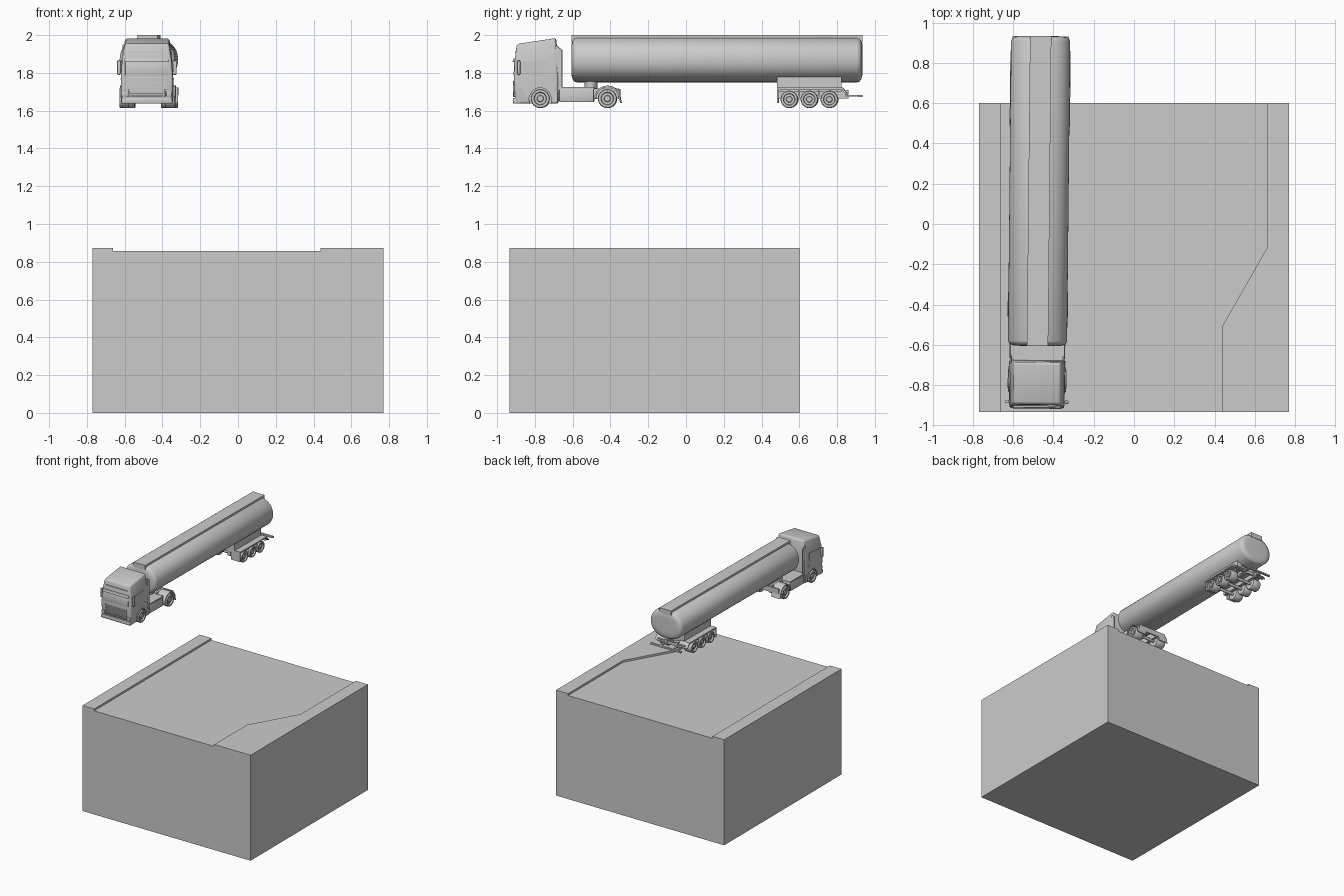
import bpy, bmesh, math
from mathutils import Matrix, Vector

if "Cube" in bpy.data.objects:
    bpy.data.objects.remove(bpy.data.objects["Cube"])

# The truck is built around x = 0, then set down at the left, turned very slightly
TRUCK = Matrix.Translation((-0.4733, 0, 0)) @ Matrix.Rotation(-0.0104, 4, 'Z')


def finish(name, bm, matrix=TRUCK, smooth=False):
    bmesh.ops.recalc_face_normals(bm, faces=bm.faces[:])
    me = bpy.data.meshes.new(name)
    bm.to_mesh(me)
    bm.free()
    ob = bpy.data.objects.new(name, me)
    bpy.context.collection.objects.link(ob)
    ob.matrix_world = matrix
    if smooth:
        shade(ob)
    return ob


def activate(ob):
    bpy.ops.object.select_all(action='DESELECT')
    ob.select_set(True)
    bpy.context.view_layer.objects.active = ob


def shade(ob):
    activate(ob)
    bpy.ops.object.shade_smooth_by_angle(angle=math.radians(35))


def sharp_bevel(bm, width, segments, limit=20):
    edges = [e for e in bm.edges if e.calc_face_angle(0) > math.radians(limit)]
    bmesh.ops.bevel(bm, geom=edges, offset=width, segments=segments,
                    profile=0.5, affect='EDGES')


def prism(name, profile, x0, x1, both=False, bevel=0):
    """Side profile (y, z) extruded from x0 to x1, optionally on both sides."""
    bm = bmesh.new()
    for s in ((1, -1) if both else (1,)):
        a = [bm.verts.new((s * x0, y, z)) for y, z in profile]
        b = [bm.verts.new((s * x1, y, z)) for y, z in profile]
        bm.faces.new(a)
        bm.faces.new(b)
        for i in range(len(a)):
            j = (i + 1) % len(a)
            bm.faces.new((a[i], a[j], b[j], b[i]))
    if bevel:
        bmesh.ops.recalc_face_normals(bm, faces=bm.faces[:])
        sharp_bevel(bm, bevel, 2)
    return finish(name, bm, smooth=bool(bevel))


def box(name, x, y, z, both=False, bevel=0):
    rect = [(y[0], z[0]), (y[1], z[0]), (y[1], z[1]), (y[0], z[1])]
    return prism(name, rect, x[0], x[1], both, bevel)


def rings(bm, loops):
    """Skin a list of closed point loops and cap both ends."""
    vs = [[bm.verts.new(p) for p in loop] for loop in loops]
    for a, b in zip(vs, vs[1:]):
        for i in range(len(a)):
            j = (i + 1) % len(a)
            bm.faces.new((a[i], a[j], b[j], b[i]))
    bm.faces.new(vs[0])
    bm.faces.new(vs[-1])


def disc_loops(profile, y, z, side, n=28):
    return [[(side * x, y + r * math.cos(2 * math.pi * i / n),
              z + r * math.sin(2 * math.pi * i / n)) for i in range(n)] for r, x in profile]


def wheel_pair(name, y, z, r, xo, w):
    xi = xo - w
    prof = [(r * .6, xi), (r * .93, xi), (r, xi + .006), (r, xo - .006), (r * .93, xo),
            (r * .68, xo), (r * .62, xo - .012), (r * .36, xo - .012),
            (r * .3, xo - .003), (r * .12, xo - .003)]
    bm = bmesh.new()
    for s in (1, -1):
        rings(bm, disc_loops(prof, y, z, s))
    finish(name, bm, smooth=True)
    bm = bmesh.new()
    rings(bm, disc_loops([(.012, -xi - .01), (.012, xi + .01)], y, z, 1, 12))
    finish(name.replace("wheels", "axle"), bm, smooth=True)


def arc(y, z, r, a0, a1, n=10):
    return [(y + r * math.cos(math.radians(a0 + (a1 - a0) * i / n)),
             z + r * math.sin(math.radians(a0 + (a1 - a0) * i / n))) for i in range(n + 1)]


# Ground block: top split in three strips, outer two raised as kerbs
bm = bmesh.new()
Y0, Y1, ZR = -0.935, 0.60, 0.858
P = lambda pts: [bm.verts.new((x, y, ZR)) for x, y in pts]
le = P([(-.77, Y0), (-.77, Y1)])
li = P([(-.663, Y0), (-.663, Y1)])
ri = P([(.437, Y0), (.437, -.51), (.66, -.12), (.66, Y1)])
re = P([(.77, Y0), (.77, Y1)])
kerbs = [bm.faces.new(le + li[::-1]), bm.faces.new(ri + re[::-1])]
road = bm.faces.new(li + ri[::-1])
low = bmesh.ops.extrude_face_region(bm, geom=kerbs + [road], use_keep_orig=True)
for v in low["geom"]:
    if isinstance(v, bmesh.types.BMVert):
        v.co.z = 0
up = bmesh.ops.extrude_face_region(bm, geom=kerbs)
for v in up["geom"]:
    if isinstance(v, bmesh.types.BMVert):
        v.co.z = 0.874
bmesh.ops.recalc_face_normals(bm, faces=bm.faces[:])
bmesh.ops.dissolve_limit(bm, angle_limit=.01, verts=bm.verts[:], edges=bm.edges[:])
finish("ground_block", bm, Matrix.Identity(4))

# Tank: rounded oval section with softly domed ends
ZC, A, B, N = 1.87, .147, .12, 56
ends = [(0, .06), (.001, .035), (.006, .016), (.014, .005), (.026, 0)]
steps = [(-.606 + d, i) for d, i in ends] + [(.934 - d, i) for d, i in ends[::-1]]


def oval(y, inset):
    pts = []
    for k in range(N):
        c, s = math.cos(2 * math.pi * k / N), math.sin(2 * math.pi * k / N)
        f = lambda v: math.copysign(abs(v) ** .92, v)
        pts.append(((A - inset) * f(c), y, ZC + (B - inset) * f(s)))
    return pts


bm = bmesh.new()
rings(bm, [oval(y, i) for y, i in steps])
finish("tank", bm, smooth=True)
box("tank_walkway", (-.053, .053), (-.606, .934), (1.96, 2.0))

# Cab: stacked rectangular sections (half width, front y/z, back y/z)
secs = [(.137, -.903, 1.637, -.675, 1.637), (.138, -.910, 1.77, -.675, 1.77),
        (.131, -.905, 1.87, -.680, 1.88), (.117, -.895, 1.953, -.688, 1.984)]
bm = bmesh.new()
rings(bm, [[(-w, yf, zf), (w, yf, zf), (w, yb, zb), (-w, yb, zb)] for w, yf, zf, yb, zb in secs])
bmesh.ops.recalc_face_normals(bm, faces=bm.faces[:])
sharp_bevel(bm, .013, 3)
cab = finish("cab", bm)

# Front wheel arches cut out of the cab
bm = bmesh.new()
for s in (1, -1):
    rings(bm, disc_loops([(.06, .07), (.06, .2)], -.77, 1.664, s))
cutter = finish("arch_cutter", bm)
cutter.hide_render = True
mod = cab.modifiers.new("arches", 'BOOLEAN')
mod.operation, mod.object, mod.solver = 'DIFFERENCE', cutter, 'EXACT'
activate(cab)
bpy.ops.object.modifier_apply(modifier=mod.name)
shade(cab)
bpy.data.objects.remove(cutter)
prism("front_arch_lip", arc(-.77, 1.664, .064, 5, 175) + arc(-.77, 1.664, .057, 175, 5),
      .13, .143, True)

# Cab front and side details
prism("windscreen", [(-.912, 1.785), (-.908, 1.862), (-.88, 1.862), (-.88, 1.785)],
      -.115, .115, bevel=.003)
prism("sun_visor", [(-.918, 1.858), (-.912, 1.876), (-.88, 1.88), (-.88, 1.866)],
      -.118, .118, bevel=.002)
prism("side_window", [(-.885, 1.79), (-.75, 1.79), (-.735, 1.81), (-.735, 1.868), (-.88, 1.858)],
      .12, .137, True)
box("roof_crease", (-.1, .1), (-.905, -.88), (1.908, 1.914))
box("bumper", (-.135, .135), (-.915, -.87), (1.637, 1.668), bevel=.006)
for i in range(6):
    w = .084 + .002 * i
    box("grille_slat", (-w, w), (-.914, -.895), (1.676 + i * .014, 1.683 + i * .014))
box("grille_side", (.09, .098), (-.915, -.89), (1.672, 1.758), True)
box("headlight", (.102, .132), (-.911, -.88), (1.675, 1.70), True, .004)
box("door_step", (.12, .14), (-.70, -.68), (1.645, 1.70), True)
box("door_handle", (.13, .142), (-.735, -.715), (1.765, 1.77), True)
box("mirror", (.138, .157), (-.892, -.876), (1.79, 1.865), True, .004)
for z in (1.80, 1.85):
    box("mirror_arm", (.12, .15), (-.887, -.881), (z, z + .005), True)
prism("air_deflector", [(-.69, 1.70), (-.655, 1.70), (-.655, 1.92), (-.69, 1.95)], .125, .131, True)

# Tractor chassis
box("tractor_frame", (.035, .055), (-.88, -.355), (1.662, 1.718), True)
box("chassis_deck", (-.134, .134), (-.68, -.485), (1.714, 1.724))
box("side_tank", (.062, .138), (-.67, -.487), (1.645, 1.716), True, .006)
box("frame_crossbeam", (-.13, .13), (-.358, -.348), (1.672, 1.715))
prism("drive_fender", arc(-.415, 1.664, .069, 0, 180) + arc(-.415, 1.664, .060, 180, 0),
      .065, .148, True)
prism("drive_mudflap", [(-.355, 1.664), (-.346, 1.664), (-.340, 1.64), (-.346, 1.64)],
      .065, .148, True)
bm = bmesh.new()
rings(bm, [[(.05 * math.cos(k * math.pi / 12), -.503 + .035 * math.sin(k * math.pi / 12), z)
            for k in range(24)] for z in (1.715, 1.77)])
finish("coupling_plate", bm, smooth=True)
wheel_pair("front_wheels", -.77, 1.664, .050, .146, .05)
wheel_pair("drive_wheels", -.415, 1.664, .050, .15, .08)

# Trailer bogie
box("trailer_frame", (-.1, .1), (.484, .823), (1.70, 1.79))
box("trailer_rail", (.035, .06), (.484, .86), (1.665, 1.71), True)
prism("trailer_fender", [(.484, 1.64), (.484, 1.722), (.83, 1.722), (.86, 1.685), (.852, 1.682),
                         (.825, 1.712), (.491, 1.712), (.491, 1.64)], .065, .15, True)
for y in (.601, .707):
    box("fender_divider", (.07, .148), (y - .003, y + .003), (1.675, 1.715), True)
for i in range(3):
    wheel_pair("trailer_wheels", .548 + i * .106, 1.66, .046, .148, .07)
box("rear_arm", (.05, .065), (.80, .93), (1.674, 1.682), True)
box("rear_bumper", (-.14, .14), (.915, .932), (1.672, 1.684))
box("rear_light_bar", (-.13, .13), (.845, .855), (1.675, 1.70))
